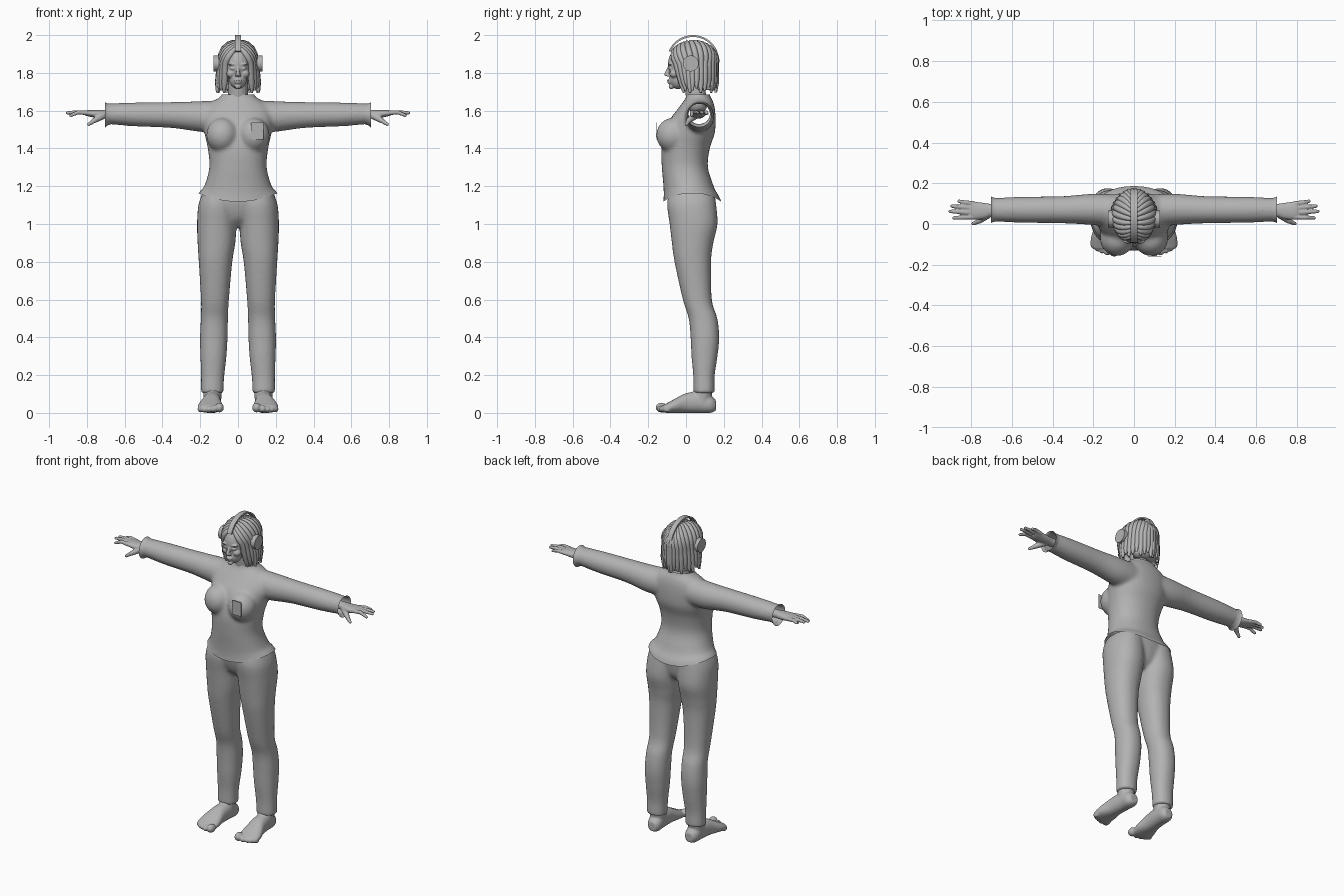
import bpy, bmesh, math
from mathutils import Vector, Matrix

if "Cube" in bpy.data.objects:
    bpy.data.objects.remove(bpy.data.objects["Cube"])

grey = bpy.data.materials.new("plain grey")
grey.diffuse_color = (0.45, 0.45, 0.45, 1)
grey.use_nodes = True
grey.node_tree.nodes["Principled BSDF"].inputs["Base Color"].default_value = grey.diffuse_color


def catmull(rows, steps=5):
    """Resample rows of numbers along a smooth curve."""
    out = []
    for i in range(len(rows) - 1):
        p = [rows[max(0, min(len(rows) - 1, i + k))] for k in (-1, 0, 1, 2)]
        for s in range(steps):
            t = s / steps
            out.append([0.5 * (2 * b + (c - a) * t + (2 * a - 5 * b + 4 * c - d) * t * t
                               + (3 * b - a - 3 * c + d) * t ** 3) for a, b, c, d in zip(*p)])
    return out + [list(rows[-1])]


def loft(bm, axis, rows, n=28, power=2.2, caps=True):
    """Rows: position on axis, two centre values, two radii."""
    rings = []
    for t, c1, c2, r1, r2 in catmull(rows):
        ring = []
        for k in range(n):
            a = math.tau * k / n
            c, s = math.cos(a), math.sin(a)
            u = c1 + r1 * math.copysign(abs(c) ** (2 / power), c)
            v = c2 + r2 * math.copysign(abs(s) ** (2 / power), s)
            co = {'x': (t, u, v), 'y': (u, t, v), 'z': (u, v, t)}[axis]
            ring.append(bm.verts.new(co))
        rings.append(ring)
    for a, b in zip(rings, rings[1:]):
        for k in range(n):
            bm.faces.new((a[k], a[(k + 1) % n], b[(k + 1) % n], b[k]))
    if caps:
        bm.faces.new(rings[0])
        bm.faces.new(rings[-1])


def ball(bm, c, r):
    m = Matrix.Translation(c) @ Matrix.Diagonal((*r, 1))
    bmesh.ops.create_uvsphere(bm, u_segments=20, v_segments=14, radius=1, matrix=m)


def tube(bm, p, q, r1, r2):
    p, q = Vector(p), Vector(q)
    d = q - p
    m = Matrix.Translation((p + q) / 2) @ d.to_track_quat('Z', 'Y').to_matrix().to_4x4()
    bmesh.ops.create_cone(bm, cap_ends=True, segments=16, radius1=r1, radius2=r2,
                          depth=d.length, matrix=m)
    ball(bm, p, (r1,) * 3)
    ball(bm, q, (r2,) * 3)


def mirror(bm):
    geo = bmesh.ops.duplicate(bm, geom=bm.verts[:] + bm.edges[:] + bm.faces[:])["geom"]
    for v in geo:
        if isinstance(v, bmesh.types.BMVert):
            v.co.x *= -1


def finish(bm, name, voxel=0, smooth=6):
    bmesh.ops.recalc_face_normals(bm, faces=bm.faces[:])
    me = bpy.data.meshes.new(name)
    bm.to_mesh(me)
    bm.free()
    ob = bpy.data.objects.new(name, me)
    bpy.context.collection.objects.link(ob)
    bpy.context.view_layer.objects.active = ob
    if voxel:
        r = ob.modifiers.new("blend", 'REMESH')
        r.mode, r.voxel_size = 'VOXEL', voxel
        s = ob.modifiers.new("soften", 'SMOOTH')
        s.factor, s.iterations = 0.5, smooth
        for mod in ("blend", "soften"):
            bpy.ops.object.modifier_apply(modifier=mod)
    me = ob.data
    me.materials.clear()
    me.materials.append(grey)
    me.polygons.foreach_set("use_smooth", [True] * len(me.polygons))
    return ob


# Shirt: sleeves mirrored, torso and bust blended in, then cut open at the ends
bm = bmesh.new()
loft(bm, 'x', [(.08, .065, 1.57, .08, .085), (.2, .072, 1.569, .077, .081),
               (.35, .07, 1.577, .067, .069), (.55, .07, 1.58, .064, .063),
               (.68, .07, 1.583, .058, .055), (.73, .07, 1.583, .058, .055)], power=2)
ball(bm, (.083, -.07, 1.47), (.085, .088, .092))
mirror(bm)
loft(bm, 'z', [(1.08, 0, .035, .23, .17), (1.12, 0, .035, .218, .158), (1.16, 0, .03, .2, .148),
               (1.2, 0, .015, .178, .134), (1.3, 0, -.006, .152, .122), (1.4, 0, -.002, .16, .128),
               (1.48, 0, .02, .177, .132), (1.55, 0, .035, .185, .122), (1.61, 0, .055, .175, .098),
               (1.65, 0, .065, .132, .078), (1.675, 0, .065, .092, .064), (1.72, 0, .06, .078, .057)],
     n=40)
shirt = finish(bm, "shirt", .01, 8)
bm = bmesh.new()
bm.from_mesh(shirt.data)
for co, no in (((.69, 0, 0), (1, 0, 0)), ((-.69, 0, 0), (-1, 0, 0)),
               ((0, 0, 1.14), (0, 0, -1)), ((0, 0, 1.685), (0, 0, 1))):
    bmesh.ops.bisect_plane(bm, geom=bm.verts[:] + bm.edges[:] + bm.faces[:],
                           plane_co=co, plane_no=no, clear_outer=True)
for v in bm.verts:  # curved hem, low at the front and high at the hips
    if v.co.z < 1.23:
        w = (1.23 - v.co.z) / .09
        v.co.z += w * (.045 * (v.co.x / .21) ** 2 - .022)
bm.to_mesh(shirt.data)
bm.free()

# Flared cuffs
bm = bmesh.new()
loft(bm, 'x', [(.67, .07, 1.583, .057, .054), (.69, .07, 1.58, .06, .058),
               (.703, .07, 1.578, .066, .066)], power=2, caps=False)
mirror(bm)
finish(bm, "cuffs")

# Trousers
bm = bmesh.new()
loft(bm, 'z', [(1.17, .098, .03, .088, .12), (1.1, .106, .03, .104, .13), (1.0, .112, .04, .105, .127),
               (.9, .114, .035, .1, .11), (.8, .119, .036, .089, .097), (.6, .122, .06, .074, .077),
               (.5, .125, .09, .072, .076), (.4, .128, .1, .073, .076), (.3, .13, .098, .069, .069),
               (.2, .134, .095, .062, .057), (.14, .136, .095, .06, .056), (.105, .136, .095, .06, .056)])
mirror(bm)
loft(bm, 'z', [(1.17, 0, .03, .185, .125), (1.1, 0, .03, .17, .12),
               (1.03, 0, .035, .11, .1), (.985, 0, .04, .04, .06)])
finish(bm, "trousers", .01, 6)

# Bare feet with toes
bm = bmesh.new()
loft(bm, 'y', [(.158, .13, .04, .026, .028), (.13, .132, .046, .043, .046), (.07, .135, .056, .046, .056),
               (0, .14, .052, .05, .052), (-.06, .146, .037, .064, .037), (-.1, .148, .026, .066, .026),
               (-.12, .147, .022, .06, .02)])
tube(bm, (.135, .094, .15), (.135, .085, .05), .053, .045)
for x, y, r in ((.098, -.13, .026), (.131, -.132, .019), (.157, -.125, .017),
                (.18, -.115, .017), (.2, -.1, .016)):
    ball(bm, (x, y, r + .002), (r * .9, r * 1.2, r))
mirror(bm)
finish(bm, "feet", .006, 3)

# Hands
bm = bmesh.new()
loft(bm, 'x', [(.64, .07, 1.582, .028, .024), (.69, .068, 1.582, .029, .023), (.74, .064, 1.582, .04, .022),
               (.79, .066, 1.586, .044, .017), (.81, .068, 1.587, .04, .012)])
for y0, y1, x1, z1 in ((.034, .03, .893, 1.575), (.056, .062, .912, 1.588),
                       (.079, .088, .902, 1.59), (.1, .112, .868, 1.585)):
    mid = ((.795 + x1) / 2, (y0 + y1) / 2, 1.592)
    tube(bm, (.79, y0, 1.587), mid, .0125, .011)
    tube(bm, mid, (x1 - .008, y1, z1), .011, .0085)
tube(bm, (.72, .045, 1.572), (.76, .015, 1.548), .02, .014)
tube(bm, (.76, .015, 1.548), (.79, .002, 1.528), .013, .009)
mirror(bm)
finish(bm, "hands", .004, 3)

# Head, face and neck
bm = bmesh.new()
ball(bm, (.028, -.083, 1.823), (.014, .01, .008))      # eye
ball(bm, (.03, -.084, 1.846), (.026, .012, .007))      # brow
ball(bm, (.036, -.062, 1.795), (.025, .025, .022))     # cheek
ball(bm, (.01, -.096, 1.787), (.008, .01, .007))       # nostril
mirror(bm)
ball(bm, (0, -.008, 1.845), (.072, .088, .1))
ball(bm, (0, -.042, 1.768), (.047, .047, .054))
ball(bm, (0, -.078, 1.727), (.017, .014, .013))
tube(bm, (0, -.088, 1.835), (0, -.104, 1.793), .007, .011)
ball(bm, (0, -.09, 1.76), (.021, .011, .0055))
ball(bm, (0, -.088, 1.749), (.018, .011, .0055))
tube(bm, (0, .06, 1.64), (0, .035, 1.78), .056, .05)
finish(bm, "head", .0045, 2)

# Hair: cap plus strands swept from the parting to the sides and down
C, R = Vector((0, .037, 1.865)), Vector((.093, .122, .103))
bm = bmesh.new()
ball(bm, (0, .05, 1.868), (.085, .11, .1))
loft(bm, 'z', [(1.71, 0, .105, .085, .05), (1.78, 0, .1, .085, .055), (1.86, 0, .09, .08, .06)])
finish(bm, "hair_cap")
cu = bpy.data.curves.new("hair_strands", 'CURVE')
cu.dimensions, cu.bevel_depth, cu.bevel_resolution, cu.use_fill_caps = '3D', 1, 2, True
N = 13
for side in (1, -1):
    for i in range(N):
        f = i / (N - 1)
        a, phi = math.radians(42 + 100 * f), math.radians(-46 + 132 * f)
        d0 = Vector((.08, -math.cos(a), math.sin(a)))
        d1 = Vector((math.cos(phi), math.sin(phi), -.12))
        path = []
        for k in range(7):
            d = d0.lerp(d1, k / 6).normalized()
            path.append(C + Vector(d * R for d, R in zip(d, R)))
        e = path[-1]
        low = 1.695 + .012 * (i % 3)
        shift = .055 * max(0, -math.sin(phi))
        for g in (.35, .7, 1):
            path.append(Vector((e.x * (1 + .22 * g * math.cos(phi)), e.y + shift * g,
                                e.z + (low - e.z) * g)))
        radii = [.008, .012, .015, .017, .018, .018, .018, .018, .016, .006]
        sp = cu.splines.new('POLY')
        sp.points.add(len(path) - 1)
        for p, co, r in zip(sp.points, path, radii):
            p.co, p.radius = (co.x * side, co.y, co.z, 1), r
        sp.use_smooth = True
cu.materials.append(grey)
strands = bpy.data.objects.new("hair_strands", cu)
bpy.context.collection.objects.link(strands)
bpy.context.view_layer.objects.active = strands
strands.select_set(True)
bpy.ops.object.convert(target='MESH')

# Headphones: strap along the parting and round ear cups
bm = bmesh.new()
pairs = []
for i in range(25):
    a = math.radians(22 + 140 * i / 24)
    y, z = .037 - .138 * math.cos(a), 1.865 + .135 * math.sin(a)
    pairs.append([bm.verts.new((x, y, z)) for x in (-.016, .016)])
for a, b in zip(pairs, pairs[1:]):
    bm.faces.new((a[0], a[1], b[1], b[0]))
strap = finish(bm, "headphone_strap")
sol = strap.modifiers.new("thickness", 'SOLIDIFY')
sol.thickness, sol.offset = .01, -1
bpy.ops.object.modifier_apply(modifier="thickness")
bm = bmesh.new()
bmesh.ops.create_cone(bm, cap_ends=True, segments=28, radius1=.042, radius2=.042, depth=.045,
                      matrix=Matrix.Translation((.106, .025, 1.85)) @ Matrix.Rotation(math.pi / 2, 4, 'Y'))
mirror(bm)
cups = finish(bm, "ear_cups")
bpy.ops.object.select_all(action='DESELECT')
for ob in (strap, cups):
    ob.select_set(True)
bpy.ops.object.shade_smooth_by_angle(angle=math.radians(35))

# Chest badge plate
bm = bmesh.new()
bmesh.ops.create_cube(bm, size=1, matrix=Matrix.Translation((.102, -.158, 1.493))
                      @ Matrix.Diagonal((.065, .003, .09, 1)))
badge = finish(bm, "chest_badge")
badge.data.polygons.foreach_set("use_smooth", [False] * 6)
